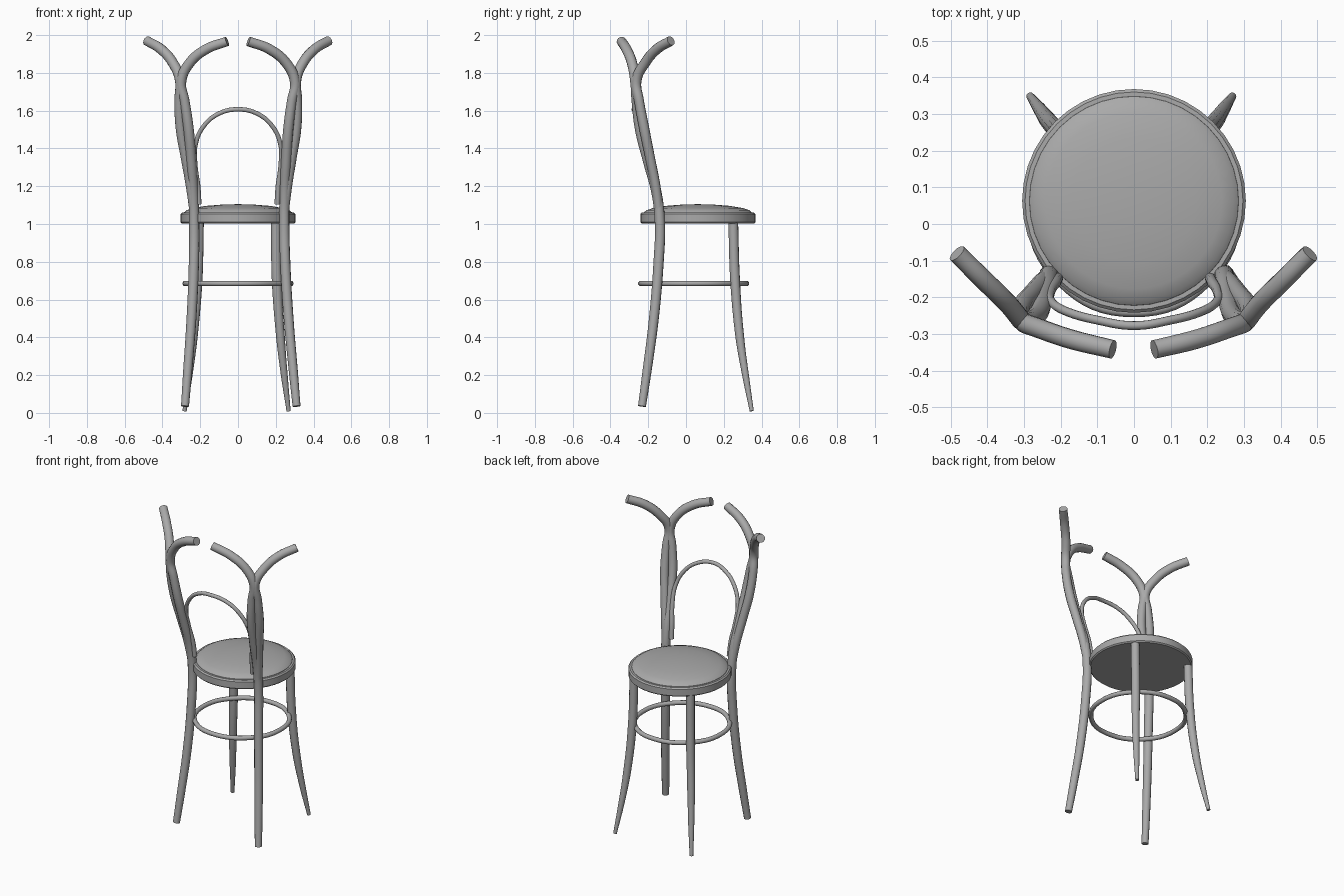
import bpy, bmesh, math
from mathutils import Vector

cube = bpy.data.objects.get("Cube")
if cube:
    bpy.data.objects.remove(cube, do_unlink=True)

grey = bpy.data.materials.new("plain grey")
grey.use_nodes = True
grey.diffuse_color = (0.4, 0.4, 0.4, 1)
grey.node_tree.nodes["Principled BSDF"].inputs["Base Color"].default_value = (0.4, 0.4, 0.4, 1)


def finish(obj, angle=40):
    """Give the part its colour and smooth shading."""
    if not obj.data.materials:
        obj.data.materials.append(grey)
    bpy.ops.object.select_all(action="DESELECT")
    obj.select_set(True)
    bpy.context.view_layer.objects.active = obj
    if obj.type == "CURVE":
        bpy.ops.object.convert(target="MESH")
        obj = bpy.context.view_layer.objects.active
    bpy.ops.object.shade_smooth_by_angle(angle=math.radians(angle))


def rod(name, points, closed=False):
    """Bent round rod through points of (x, y, z, radius)."""
    curve = bpy.data.curves.new(name, "CURVE")
    curve.dimensions = "3D"
    curve.bevel_depth = 1
    curve.bevel_resolution = 4
    curve.resolution_u = 8
    curve.use_fill_caps = True
    spline = curve.splines.new("BEZIER")
    spline.use_cyclic_u = closed
    spline.bezier_points.add(len(points) - 1)
    for bp, (x, y, z, r) in zip(spline.bezier_points, points):
        bp.co = (x, y, z)
        bp.radius = r
        bp.handle_left_type = bp.handle_right_type = "AUTO"
    obj = bpy.data.objects.new(name, curve)
    bpy.context.collection.objects.link(obj)
    finish(obj)


def lathe(name, profile, centre, steps=40):
    """Turn a profile of (radius, z) about a vertical axis."""
    bm = bmesh.new()
    verts = [bm.verts.new((r, 0, z)) for r, z in profile]
    edges = [bm.edges.new(pair) for pair in zip(verts, verts[1:])]
    bmesh.ops.spin(bm, geom=verts + edges, cent=(0, 0, 0), axis=(0, 0, 1),
                   angle=math.tau, steps=steps)
    bmesh.ops.remove_doubles(bm, verts=bm.verts, dist=0.0005)
    bmesh.ops.recalc_face_normals(bm, faces=bm.faces)
    bmesh.ops.translate(bm, verts=bm.verts, vec=Vector(centre))
    mesh = bpy.data.meshes.new(name)
    bm.to_mesh(mesh)
    bm.free()
    obj = bpy.data.objects.new(name, mesh)
    bpy.context.collection.objects.link(obj)
    finish(obj)


def mirrored(points, lean):
    """Opposite-hand rod, leaning slightly towards its foot."""
    return [(-x + lean * (1 - z / 1.8), y, z, r) for x, y, z, r in points]


# Round seat: rim and domed cushion
seat_centre = (0, 0.063, 0)
lathe("seat_rim", [(0, 1.003), (0.298, 1.003), (0.305, 1.01), (0.305, 1.052),
                   (0.297, 1.06), (0, 1.06)], seat_centre)
lathe("seat_cushion", [(0, 1.05), (0.287, 1.05), (0.285, 1.062), (0.272, 1.073),
                       (0.24, 1.084), (0.17, 1.096), (0.08, 1.103), (0, 1.105)], seat_centre)

# Rear post running from the floor up into the inner horn
post = [(0.31, -0.233, 0.035, 0.021), (0.292, -0.205, 0.23, 0.024),
        (0.268, -0.17, 0.5, 0.026), (0.25, -0.145, 0.8, 0.027),
        (0.245, -0.138, 1.0, 0.027), (0.247, -0.155, 1.16, 0.027),
        (0.255, -0.2, 1.33, 0.027), (0.266, -0.243, 1.5, 0.027),
        (0.285, -0.262, 1.65, 0.026), (0.302, -0.268, 1.75, 0.027),
        (0.257, -0.285, 1.85, 0.027), (0.167, -0.315, 1.925, 0.027),
        (0.055, -0.342, 1.967, 0.026)]

# Second rod that leaves the post and becomes the outer horn
branch = [(0.247, -0.142, 1.06, 0.022), (0.262, -0.16, 1.2, 0.025),
          (0.285, -0.19, 1.35, 0.026), (0.308, -0.22, 1.5, 0.027),
          (0.314, -0.248, 1.65, 0.026), (0.308, -0.262, 1.76, 0.027),
          (0.345, -0.215, 1.855, 0.027), (0.405, -0.155, 1.925, 0.027),
          (0.48, -0.08, 1.97, 0.026)]

# Tapered front leg
leg = [(0.2, 0.25, 1.01, 0.026), (0.205, 0.26, 0.7, 0.026),
       (0.225, 0.285, 0.4, 0.023), (0.245, 0.315, 0.2, 0.018),
       (0.268, 0.348, 0.01, 0.011)]

for part, points, lean in (("rear_post", post, 0.03),
                           ("outer_horn", branch, 0.03),
                           ("far_leg", leg, -0.015)):
    rod(part + "_left", points)
    rod(part + "_right", mirrored(points, lean))

# Thin arch between the posts
half = [(0.208, -0.148, 1.105, 0.015), (0.214, -0.16, 1.2, 0.015),
        (0.227, -0.183, 1.31, 0.013), (0.225, -0.212, 1.42, 0.012),
        (0.18, -0.24, 1.52, 0.012), (0.1, -0.262, 1.585, 0.012)]
rod("back_arch", half + [(0, -0.277, 1.607, 0.012)]
    + [(-x, y, z, r) for x, y, z, r in reversed(half)])

# Ring stretcher between the legs
ring = [math.tau * i / 8 for i in range(8)]
rod("ring_stretcher", [(0.28 * math.cos(a), 0.04 + 0.28 * math.sin(a), 0.685, 0.014)
                       for a in ring], closed=True)
